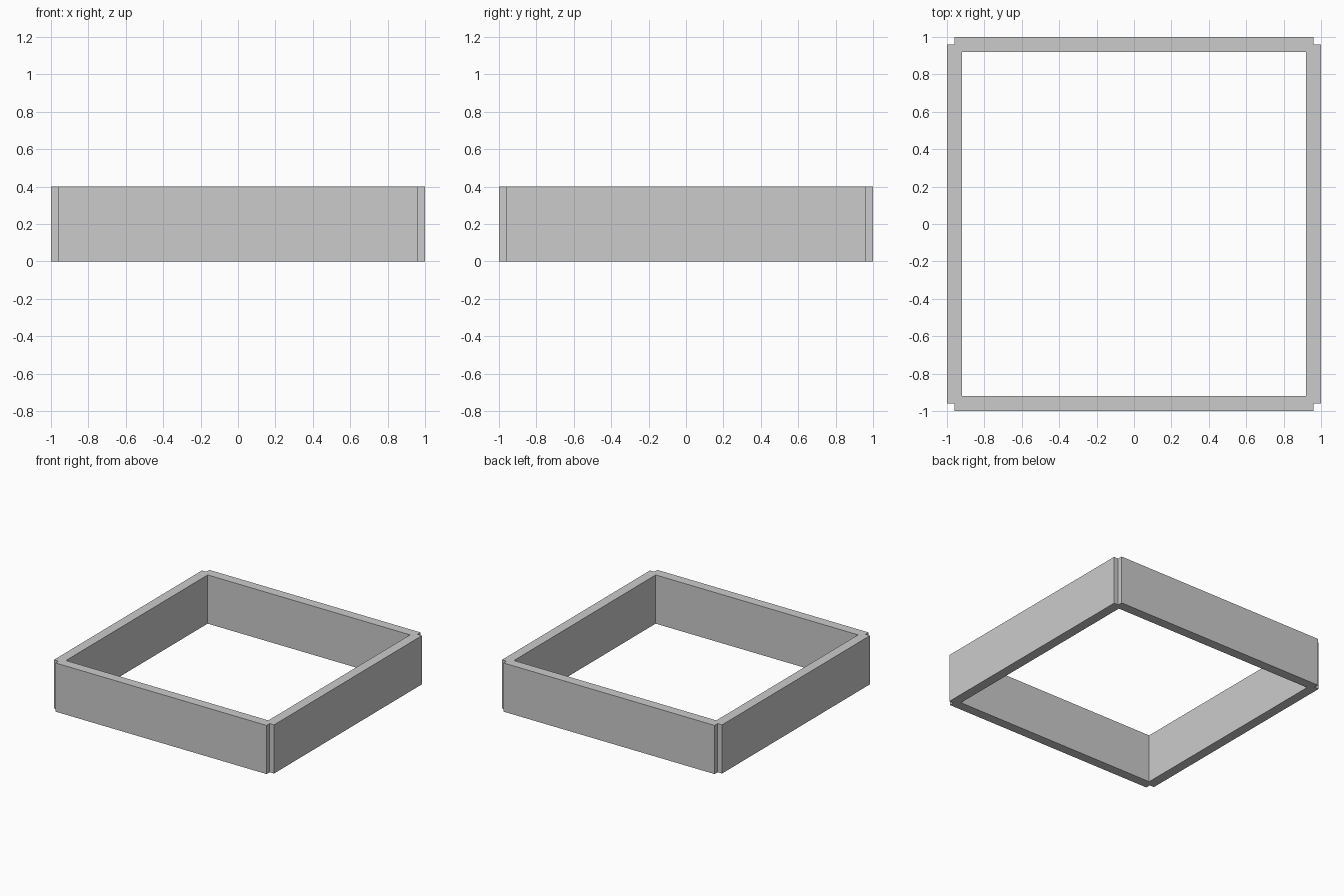
import bpy
import bmesh
from mathutils import Matrix, Vector
from math import pi

if "Cube" in bpy.data.objects:
    bpy.data.objects.remove(bpy.data.objects["Cube"])

OUTER, NOTCH, INNER, HEIGHT = 1.0, 0.96, 0.92, 0.4

# Footprint of one mitred wall; its ends step in to leave the corner notches
wall = [(-NOTCH, -NOTCH), (-NOTCH, -OUTER), (NOTCH, -OUTER),
        (NOTCH, -NOTCH), (INNER, -INNER), (-INNER, -INNER)]

# Four walls turned around the centre and welded at the mitres
bm = bmesh.new()
for i in range(4):
    turn = Matrix.Rotation(i * pi / 2, 3, 'Z')
    bm.faces.new([bm.verts.new(turn @ Vector((x, y, 0))) for x, y in wall])
bmesh.ops.remove_doubles(bm, verts=bm.verts[:], dist=1e-4)

# Raise the footprint to full height
raised = bmesh.ops.extrude_face_region(bm, geom=bm.faces[:], use_keep_orig=True)
bmesh.ops.translate(bm, vec=(0, 0, HEIGHT),
                    verts=[v for v in raised["geom"] if isinstance(v, bmesh.types.BMVert)])
bmesh.ops.recalc_face_normals(bm, faces=bm.faces[:])

mesh = bpy.data.meshes.new("square_frame")
bm.to_mesh(mesh)
bm.free()
frame = bpy.data.objects.new("square_frame", mesh)
bpy.context.collection.objects.link(frame)
